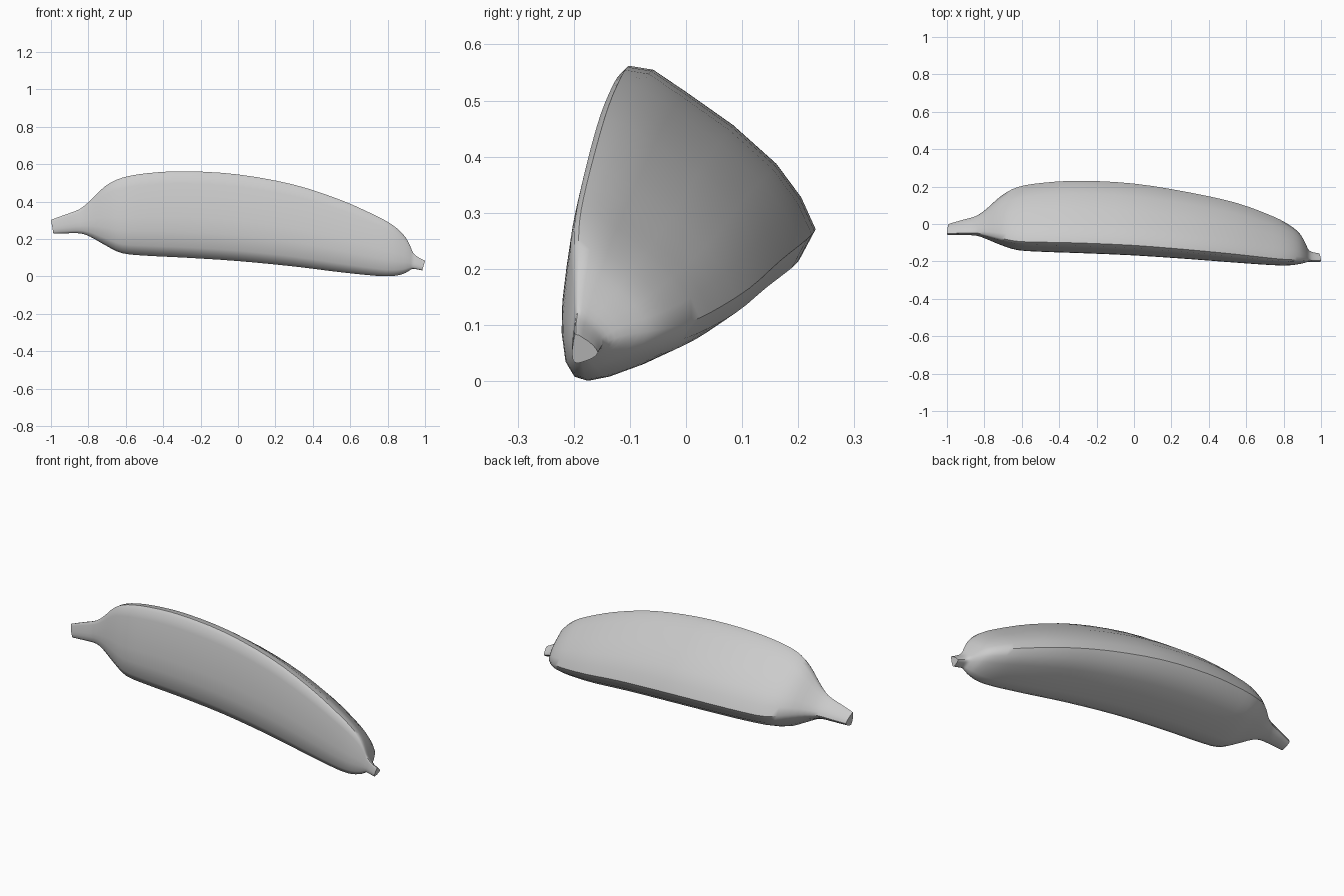
import bpy, bmesh, math
from mathutils import Vector

if "Cube" in bpy.data.objects:
    bpy.data.objects.remove(bpy.data.objects["Cube"])

# Rounded three-sided cross-section, as fractions of width (y) and height (z)
SECTION = [(.14, 1), (.25, .985), (.40, .90), (.62, .77), (.82, .62), (.935, .49),
           (1, .37), (.93, .26), (.76, .165), (.55, .085), (.35, .025), (.20, 0),
           (.10, .025), (.03, .12), (0, .30), (.005, .47), (.035, .67), (.07, .86), (.10, .965)]

# Stations along the fruit: x, y min, y max, z min, z max, lean of the ring in x
STATIONS = [(-1.0, -.06, .00, .228, .302, .013), (-.93, -.06, .02, .23, .328, .01),
            (-.85, -.062, .042, .23, .358, .005), (-.79, -.08, .08, .212, .405, 0),
            (-.71, -.113, .15, .167, .482, 0), (-.62, -.14, .198, .124, .527, 0),
            (-.48, -.149, .221, .11, .552, 0), (-.28, -.156, .231, .10, .562, 0),
            (0, -.168, .216, .082, .545, 0), (.3, -.188, .168, .053, .49, 0),
            (.55, -.207, .112, .022, .408, 0), (.74, -.22, .042, .003, .323, 0),
            (.83, -.221, -.005, .002, .272, 0), (.885, -.214, -.05, .014, .222, 0),
            (.915, -.207, -.10, .03, .175, 0), (.936, -.202, -.137, .04, .127, -.005),
            (.96, -.203, -.15, .039, .105, -.01), (1.0, -.203, -.157, .032, .083, -.015)]


def spline(points, steps):
    """Smooth the station list with a Catmull-Rom curve."""
    p = [Vector(q) for q in points]
    p = [2 * p[0] - p[1]] + p + [2 * p[-1] - p[-2]]
    out = []
    for a, b, c, d in zip(p, p[1:], p[2:], p[3:]):
        for i in range(steps):
            t = i / steps
            out.append(.5 * (2 * b + (c - a) * t + (2 * a - 5 * b + 4 * c - d) * t * t
                             + (3 * b - a - 3 * c + d) * t ** 3))
    return out + [p[-2]]


# Loft rings from stem to blossom tip
bm = bmesh.new()
rings = []
for x, y0, y1, z0, z1, lean in spline(STATIONS, 3):
    rings.append([bm.verts.new((x + lean * (1 - v), y0 + (y1 - y0) * u, z0 + (z1 - z0) * v))
                  for u, v in SECTION])
n = len(SECTION)
for a, b in zip(rings, rings[1:]):
    for i in range(n):
        j = (i + 1) % n
        bm.faces.new((a[i], a[j], b[j], b[i]))

# Flat cut ends
bm.faces.new(rings[0])
bm.faces.new(rings[-1])
bmesh.ops.recalc_face_normals(bm, faces=bm.faces)

mesh = bpy.data.meshes.new("banana")
bm.to_mesh(mesh)
bm.free()
banana = bpy.data.objects.new("banana", mesh)
bpy.context.collection.objects.link(banana)
bpy.context.view_layer.objects.active = banana
banana.select_set(True)
bpy.ops.object.shade_smooth_by_angle(angle=math.radians(45))
